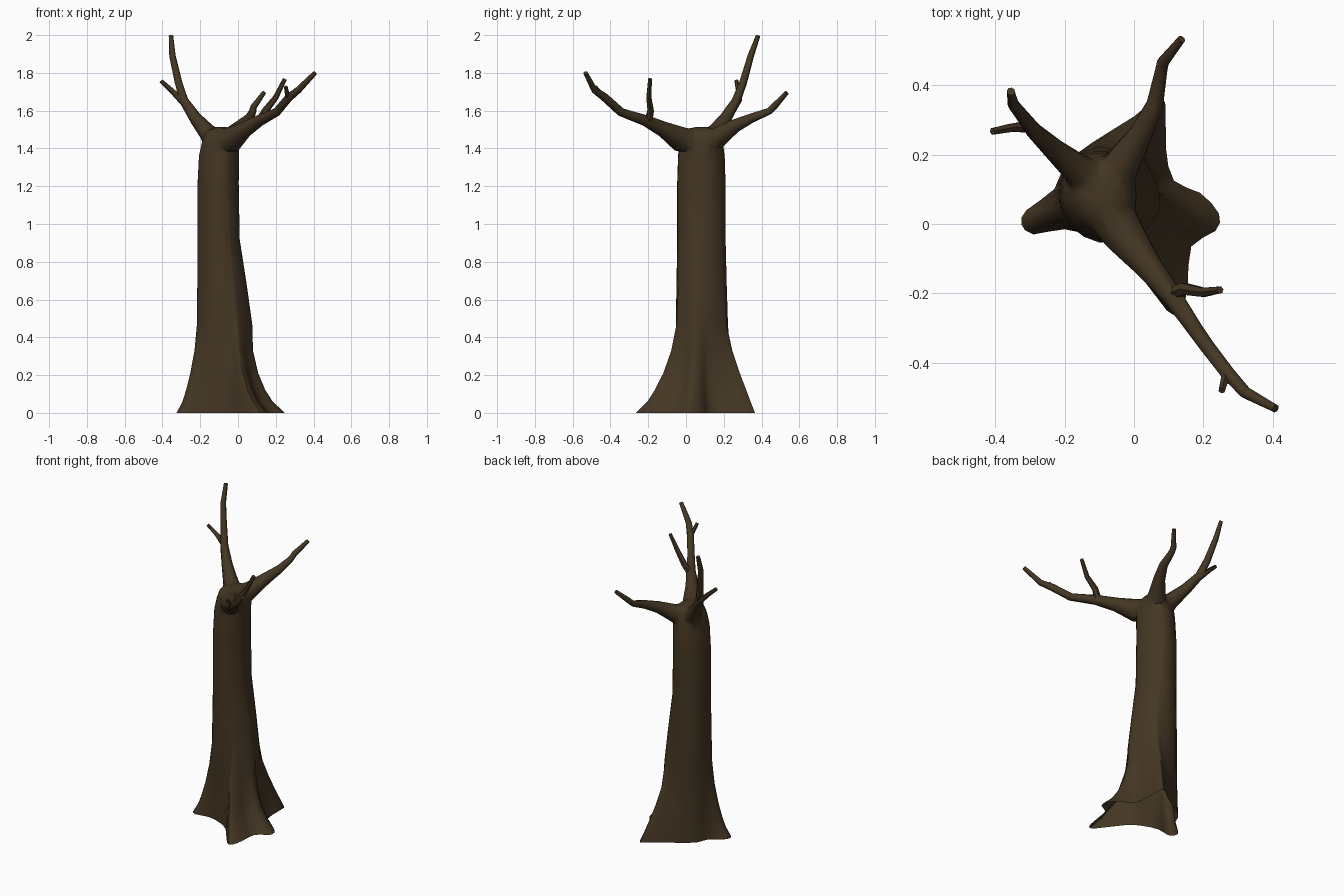
import bpy, bmesh, math
from mathutils import Vector

if "Cube" in bpy.data.objects:
    bpy.data.objects.remove(bpy.data.objects["Cube"])

bark = bpy.data.materials.new("dark brown bark")
bark.diffuse_color = (0.058, 0.037, 0.017, 1)
bark.use_nodes = True
bark.node_tree.nodes["Principled BSDF"].inputs["Base Color"].default_value = bark.diffuse_color


def finish(bm, name):
    bmesh.ops.recalc_face_normals(bm, faces=bm.faces)
    me = bpy.data.meshes.new(name)
    bm.to_mesh(me)
    bm.free()
    ob = bpy.data.objects.new(name, me)
    bpy.context.collection.objects.link(ob)
    me.materials.append(bark)
    return ob


def bridge(bm, a, b):
    n = len(a)
    for i in range(n):
        bm.faces.new((a[i], a[(i + 1) % n], b[(i + 1) % n], b[i]))


def loop_spline(p):
    """Closed Catmull-Rom curve with one extra point per span."""
    n, out = len(p), []
    for i in range(n):
        out += [p[i], (9 * (p[i] + p[(i + 1) % n]) - p[i - 1] - p[(i + 2) % n]) / 16]
    return out


# Trunk: four-root footprint blending upward into an oval column
CX, CY, RX, RY = -0.105, 0.08, 0.111, 0.13
foot = [(0.245, 0.03), (0.235, -0.02), (0.165, -0.065), (0.155, -0.18), (0.135, -0.255),
        (0.095, -0.25), (-0.02, -0.1), (-0.1, -0.045), (-0.2, -0.015), (-0.29, -0.03),
        (-0.325, 0.0), (-0.31, 0.04), (-0.23, 0.1), (-0.2, 0.17), (-0.12, 0.235),
        (0.0, 0.31), (0.06, 0.358), (0.09, 0.35), (0.092, 0.22), (0.115, 0.125), (0.19, 0.09)]
foot = loop_spline([Vector(p) for p in foot])
# height, root weight, extra lean to +x, extra y spread, column scale, centre shift
levels = [(0, 1, 0, 0, 1, 0), (0.06, 0.74, 0, 0, 1, 0), (0.12, 0.58, 0, 0, 1, 0),
          (0.21, 0.39, 0.015, 0, 1, 0), (0.33, 0.2, 0.035, 0.005, 1, 0),
          (0.47, 0.06, 0.062, 0.01, 1, 0), (0.68, 0.03, 0.037, 0.006, 1, 0),
          (0.92, 0.01, 0.003, 0.002, 1, 0), (1.22, 0, 0, 0.002, 1, 0),
          (1.36, 0, 0, 0, 0.98, 0.005), (1.43, 0, 0, 0, 0.91, 0.012),
          (1.475, 0, 0, 0, 0.8, 0.015), (1.503, 0, 0, 0, 0.58, 0.015),
          (1.513, 0, 0, 0, 0.25, 0.015)]
bm = bmesh.new()
prev = None
for z, w0, lean, spread, s, shift in levels:
    ring = []
    for p in foot:
        a = math.atan2(p.y - CY, p.x - CX)
        c, d = math.cos(a), math.sin(a)
        w = w0 + 0.8 * w0 * (1 - w0) * max(0, d)          # fuller back root
        r = s * (1 - 0.02 * (0.5 + 0.5 * math.cos(7 * a))
                 - 0.09 * max(0, math.cos(a + 2.2)) ** 4)  # flattened front left
        x = CX + shift + RX * r * c + lean * max(0, c)
        y = CY + RY * r * d + spread * d
        ring.append(bm.verts.new((x + (p.x - x) * w, y + (p.y - y) * w, z)))
    if prev:
        bridge(bm, prev, ring)
    else:
        bm.faces.new(ring)
    prev = ring
bm.faces.new(prev)
trunk = finish(bm, "trunk_with_branches")


# Branches: tapered tubes through (x, y, z, radius) points, merged into the trunk
def branch(name, pts, sides=8):
    pos = [Vector(p[:3]) for p in pts]
    bm = bmesh.new()
    prev = None
    for i, p in enumerate(pts):
        d = (pos[min(i + 1, len(pos) - 1)] - pos[max(i - 1, 0)]).normalized()
        side = d.cross(Vector((0, 0, 1))).normalized()
        up = side.cross(d)
        ring = []
        for k in range(sides):
            a = 2 * math.pi * (k + 0.5) / sides
            ring.append(bm.verts.new(pos[i] + p[3] * (side * math.cos(a) + up * math.sin(a))))
        if prev:
            bridge(bm, prev, ring)
        else:
            bm.faces.new(ring)
        prev = ring
    bm.faces.new(prev)
    ob = finish(bm, name)
    bpy.context.view_layer.objects.active = trunk
    mod = trunk.modifiers.new("merge", 'BOOLEAN')
    mod.operation, mod.solver, mod.object = 'UNION', 'EXACT', ob
    bpy.ops.object.modifier_apply(modifier=mod.name)
    bpy.data.objects.remove(ob)


branch("front_branch", [(-0.09, 0.06, 1.43, 0.072), (-0.03, -0.03, 1.45, 0.068),
                        (0.04, -0.12, 1.502, 0.042), (0.115, -0.215, 1.548, 0.03),
                        (0.17, -0.295, 1.575, 0.025), (0.205, -0.345, 1.593, 0.023),
                        (0.27, -0.43, 1.67, 0.022), (0.32, -0.485, 1.71, 0.018),
                        (0.408, -0.532, 1.8, 0.012)])
branch("front_side_twig", [(0.11, -0.2, 1.54, 0.022), (0.145, -0.187, 1.6, 0.019),
                           (0.2, -0.197, 1.67, 0.015), (0.248, -0.19, 1.768, 0.011)], 6)
branch("front_small_twig", [(0.265, -0.42, 1.66, 0.014), (0.262, -0.445, 1.68, 0.013),
                            (0.253, -0.48, 1.727, 0.01)], 6)
branch("back_branch", [(-0.08, 0.09, 1.43, 0.07), (-0.03, 0.18, 1.465, 0.055),
                       (0.02, 0.26, 1.52, 0.036), (0.06, 0.345, 1.56, 0.026),
                       (0.078, 0.44, 1.597, 0.019), (0.083, 0.465, 1.62, 0.018),
                       (0.137, 0.533, 1.695, 0.012)])
branch("left_branch", [(-0.11, 0.11, 1.43, 0.07), (-0.165, 0.16, 1.487, 0.048),
                       (-0.225, 0.21, 1.56, 0.034), (-0.285, 0.265, 1.65, 0.025),
                       (-0.315, 0.303, 1.75, 0.021), (-0.347, 0.343, 1.89, 0.017),
                       (-0.355, 0.382, 1.998, 0.012)])
branch("left_twig", [(-0.26, 0.25, 1.61, 0.02), (-0.305, 0.28, 1.66, 0.018),
                     (-0.35, 0.278, 1.705, 0.014), (-0.408, 0.267, 1.757, 0.011)], 6)

# Hollow base, and softened joints where the branches leave the crown
bm = bmesh.new()
bm.from_mesh(trunk.data)
bottom = [f for f in bm.faces if all(v.co.z < 0.001 for v in f.verts)]
bmesh.ops.delete(bm, geom=bottom, context='FACES_ONLY')
bmesh.ops.triangulate(bm, faces=[f for f in bm.faces if len(f.verts) > 4])
crown = [v for v in bm.verts if 1.4 < v.co.z < 1.54
         and math.hypot(v.co.x - CX, v.co.y - CY) < 0.16]
bmesh.ops.smooth_vert(bm, verts=crown, factor=0.3,
                      use_axis_x=True, use_axis_y=True, use_axis_z=True)
bm.to_mesh(trunk.data)
bm.free()
bpy.ops.object.select_all(action='DESELECT')
trunk.select_set(True)
bpy.context.view_layer.objects.active = trunk
bpy.ops.object.shade_smooth_by_angle(angle=math.radians(50))
